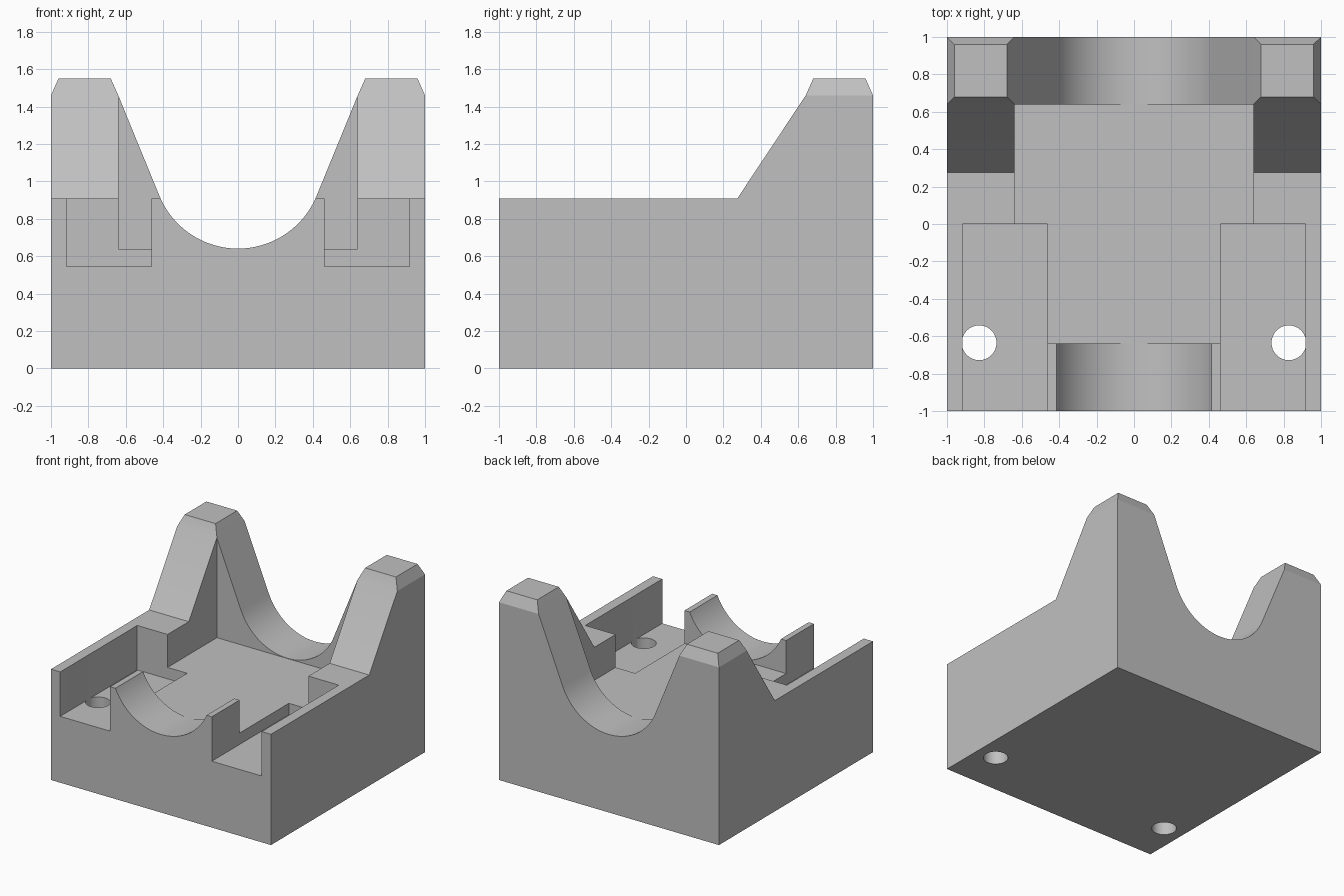
import bpy, bmesh, math
from mathutils import Vector

if "Cube" in bpy.data.objects:
    bpy.data.objects.remove(bpy.data.objects["Cube"])

grey = bpy.data.materials.new("plain grey")
grey.use_nodes = True
colour = (0.53, 0.53, 0.53, 1)
grey.diffuse_color = colour
grey.node_tree.nodes["Principled BSDF"].inputs["Base Color"].default_value = colour


def prism(name, points, start, direction):
    """Extrude a closed outline from its plane along a direction."""
    bm = bmesh.new()
    face = bm.faces.new([bm.verts.new(start(*p)) for p in points])
    new = bmesh.ops.extrude_face_region(bm, geom=[face])["geom"]
    bmesh.ops.translate(bm, vec=Vector(direction),
                        verts=[v for v in new if isinstance(v, bmesh.types.BMVert)])
    bmesh.ops.recalc_face_normals(bm, faces=bm.faces)
    mesh = bpy.data.meshes.new(name)
    bm.to_mesh(mesh)
    bm.free()
    mesh.materials.append(grey)
    obj = bpy.data.objects.new(name, mesh)
    bpy.context.collection.objects.link(obj)
    return obj


def box(name, x0, x1, y0, y1, z0, z1):
    outline = [(x0, y0), (x1, y0), (x1, y1), (x0, y1)]
    return prism(name, outline, lambda x, y: (x, y, z0), (0, 0, z1 - z0))


def combine(target, tool, operation):
    mod = target.modifiers.new("cut", "BOOLEAN")
    mod.operation, mod.solver, mod.object = operation, "EXACT", tool
    bpy.context.view_layer.objects.active = target
    bpy.ops.object.modifier_apply(modifier=mod.name)
    bpy.data.objects.remove(tool)


# Side outline: low base, sloped gusset and chamfered post top
side = [(-1, 0), (1, 0), (1, 1.46), (0.96, 1.55), (0.68, 1.55),
        (0.64, 1.46), (0.275, 0.91), (-1, 0.91)]
cradle = prism("cradle_block", side, lambda y, z: (-1, y, z), (2, 0, 0))

# Front outline: two posts with a rounded saddle between them
radius, sweep, steps = 0.454, math.radians(68), 32
saddle = []
for i in range(steps + 1):
    a = sweep * (1 - 2 * i / steps)
    saddle.append((radius * math.sin(a), 0.641 + radius * (1 - math.cos(a))))
post = [(1, 0), (1, 1.46), (0.96, 1.55), (0.68, 1.55), (0.64, 1.46)]
front = post + saddle + [(-x, z) for x, z in reversed(post)]
combine(cradle, prism("saddle_shape", front, lambda x, z: (x, -1.1, z), (0, 2.2, 0)),
        "INTERSECT")

# Central recess
combine(cradle, box("recess_cutter", -0.64, 0.64, -0.64, 0.64, 0.639, 2), "DIFFERENCE")

# Open-fronted side channels and their screw holes
for s in (-1, 1):
    combine(cradle, box("channel_cutter", *sorted((s * 0.462, s * 0.916)),
                        -1.1, 0, 0.545, 2), "DIFFERENCE")
    circle = [(s * 0.828 + 0.093 * math.cos(math.tau * i / 32),
               -0.635 + 0.093 * math.sin(math.tau * i / 32)) for i in range(32)]
    combine(cradle, prism("hole_cutter", circle, lambda x, y: (x, y, -0.1), (0, 0, 1)),
            "DIFFERENCE")

# Smooth curved surfaces, sharp edges elsewhere
bpy.ops.object.select_all(action="DESELECT")
cradle.select_set(True)
bpy.context.view_layer.objects.active = cradle
bpy.ops.object.shade_smooth_by_angle(angle=math.radians(20))
